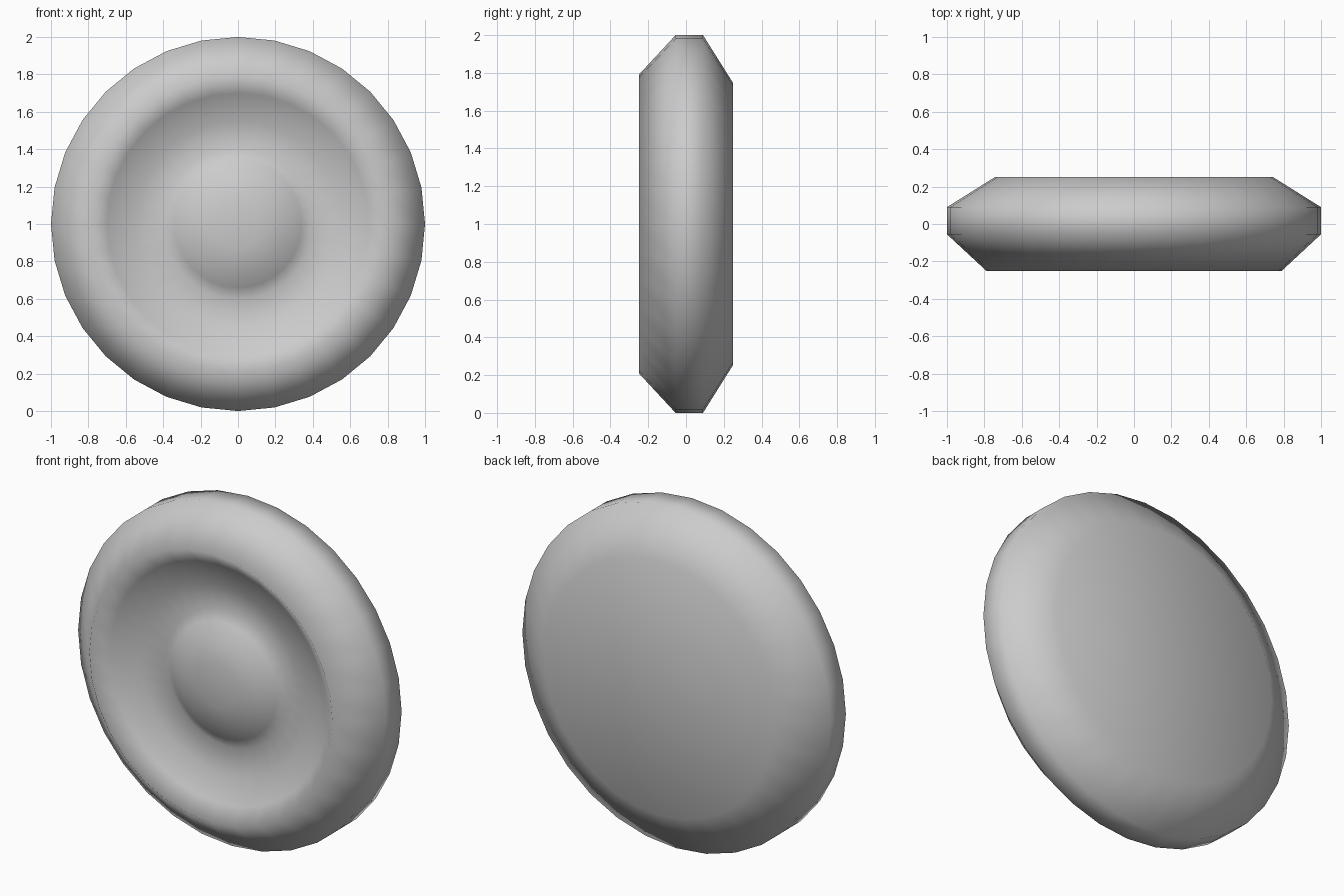
import bpy, bmesh, math

if "Cube" in bpy.data.objects:
    bpy.data.objects.remove(bpy.data.objects["Cube"])

SIDES = 32

# Half-section of the disc as (radius, y), from front centre to back rim
PROFILE = [(0.13, -0.205), (0.25, -0.18), (0.34, -0.13), (0.40, -0.095),
           (0.55, -0.125), (0.70, -0.18), (0.79, -0.25),
           (1.0, -0.055), (1.0, 0.09), (0.745, 0.25)]


def lathe(name, profile, front_y):
    """Revolve a profile about the y axis through z = 1."""
    bm = bmesh.new()
    rings = []
    for r, y in profile:
        rings.append([bm.verts.new((r * math.sin(2 * math.pi * i / SIDES), y,
                                    1 + r * math.cos(2 * math.pi * i / SIDES)))
                      for i in range(SIDES)])
    for a, b in zip(rings, rings[1:]):
        for i in range(SIDES):
            j = (i + 1) % SIDES
            bm.faces.new((a[i], a[j], b[j], b[i]))
    # Front hub tip and flat back
    tip = bm.verts.new((0, front_y, 1))
    for i in range(SIDES):
        bm.faces.new((tip, rings[0][(i + 1) % SIDES], rings[0][i]))
    bm.faces.new(rings[-1])
    bmesh.ops.recalc_face_normals(bm, faces=bm.faces)
    for f in bm.faces:
        f.smooth = True
    mesh = bpy.data.meshes.new(name)
    bm.to_mesh(mesh)
    bm.free()
    obj = bpy.data.objects.new(name, mesh)
    bpy.context.collection.objects.link(obj)
    return obj


# Dished wheel disc with domed hub
lathe("wheel_disc", PROFILE, -0.21)
